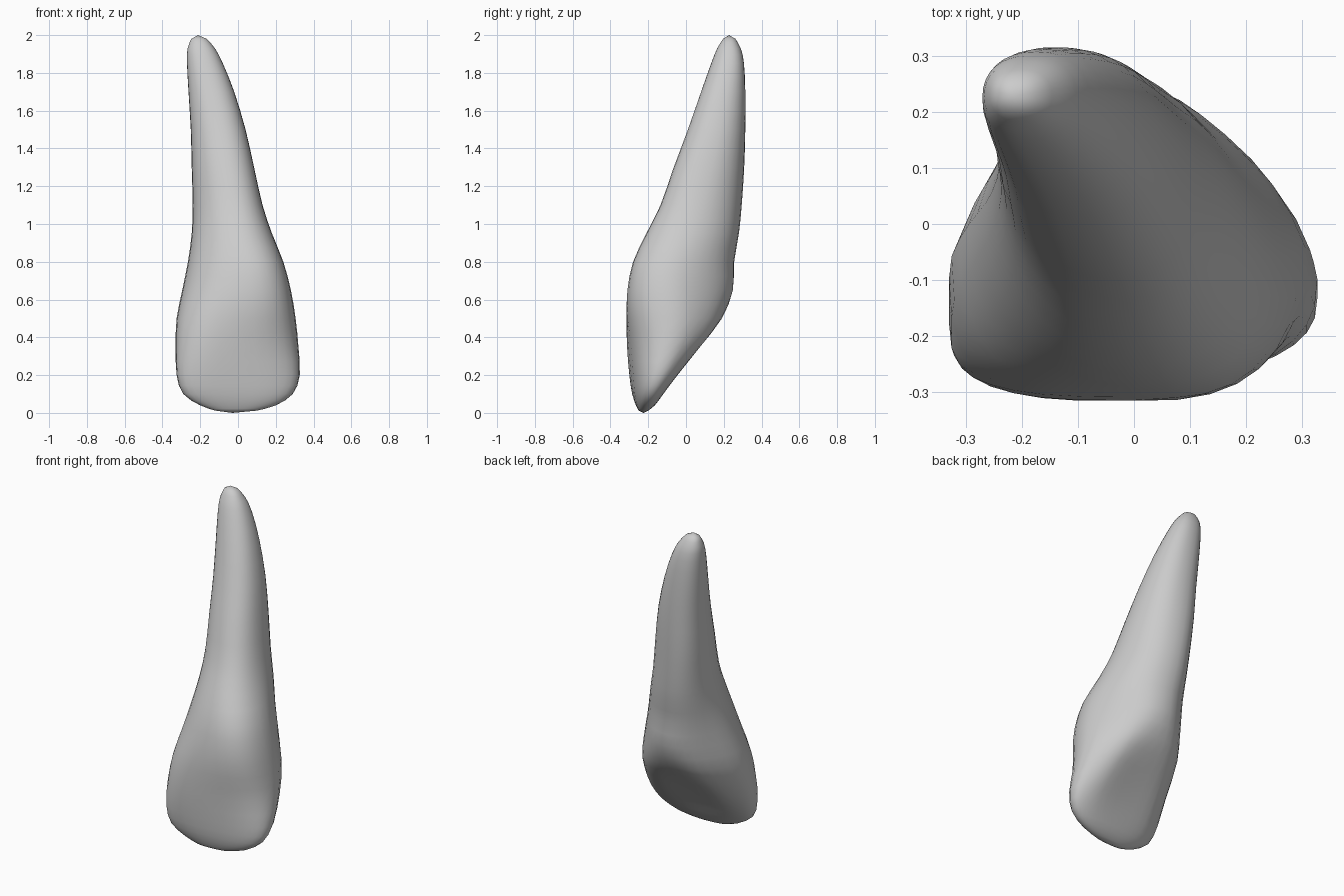
import bpy, bmesh
from math import sin, cos, tau

cube = bpy.data.objects.get("Cube")
if cube:
    bpy.data.objects.remove(cube)

SIDES = 32
STEPS = 2

# Sections: z, x min, x max, y min, y max, back narrowing, skew, back hollow, front roundness
SECTIONS = [
    (0.012, -0.12, 0.10, -0.25, -0.20, 0, 0.3, 0, 0.9),
    (0.04, -0.20, 0.20, -0.265, -0.165, 0, 0.3, 0, 0.85),
    (0.10, -0.29, 0.29, -0.285, -0.12, 0.05, 0.3, 0.1, 0.8),
    (0.20, -0.325, 0.327, -0.30, -0.045, 0.1, 0.27, 0.2, 0.75),
    (0.35, -0.33, 0.32, -0.312, 0.075, 0.2, 0.18, 0.2, 0.75),
    (0.50, -0.325, 0.305, -0.315, 0.19, 0.3, 0.03, 0.1, 0.75),
    (0.65, -0.295, 0.28, -0.31, 0.248, 0.3, -0.1, 0, 0.8),
    (0.80, -0.265, 0.24, -0.28, 0.255, 0.2, -0.18, 0, 0.85),
    (0.95, -0.245, 0.18, -0.21, 0.28, 0.1, -0.18, 0, 0.9),
    (1.10, -0.24, 0.13, -0.135, 0.295, 0.05, -0.18, 0, 0.9),
    (1.30, -0.245, 0.085, -0.065, 0.308, 0, -0.15, 0, 0.9),
    (1.50, -0.25, 0.04, 0.01, 0.314, 0, -0.1, 0, 0.9),
    (1.70, -0.262, -0.02, 0.08, 0.314, 0, -0.05, 0, 0.9),
    (1.85, -0.27, -0.08, 0.133, 0.307, 0, 0, 0, 0.9),
    (1.93, -0.267, -0.122, 0.165, 0.29, 0, 0, 0, 0.9),
    (1.98, -0.247, -0.165, 0.196, 0.262, 0, 0, 0, 0.9),
]


def power(value, exponent):
    return abs(value) ** exponent * (1 if value >= 0 else -1)


def fit(values, low, high):
    a, b = min(values), max(values)
    return [low + (v - a) / (b - a) * (high - low) for v in values]


def section(z, x0, x1, y0, y1, narrow, skew, hollow, roundness):
    """One rounded cross-section, fitted to its width and depth."""
    us, vs = [], []
    for i in range(SIDES):
        t = tau * i / SIDES
        e = roundness if sin(t) < 0 else 0.88
        u, v = power(cos(t), e), power(sin(t), e)
        if v > 0:
            v -= hollow * max(0, 1 - (u / 0.7) ** 2)
            u *= 1 - narrow * max(v, 0)
        us.append(u)
        vs.append(v + skew * u)
    return [(x, y, z) for x, y in zip(fit(us, x0, x1), fit(vs, y0, y1))]


def smooth_between(rows):
    """Insert in-between sections along a smooth curve."""
    result = []
    for k in range(len(rows) - 1):
        quad = (rows[max(k - 1, 0)], rows[k], rows[k + 1], rows[min(k + 2, len(rows) - 1)])
        for s in range(STEPS):
            t = s / STEPS
            result.append([
                b + t * (c - a) / 2 + t * t * (a - 2.5 * b + 2 * c - d / 2)
                + t ** 3 * (1.5 * (b - c) + (d - a) / 2)
                for a, b, c, d in zip(*quad)])
    return result + [rows[-1]]


# Enamel colour
mat = bpy.data.materials.new("warm_grey")
mat.use_nodes = True
colour = (0.6, 0.6, 0.6, 1)
mat.diffuse_color = colour
mat.node_tree.nodes["Principled BSDF"].inputs["Base Color"].default_value = colour

# Tooth: crown and root lofted in one skin
bm = bmesh.new()
rings = [[bm.verts.new(p) for p in section(*s)] for s in smooth_between(SECTIONS)]
for low, high in zip(rings, rings[1:]):
    for i in range(SIDES):
        j = (i + 1) % SIDES
        bm.faces.new((low[i], low[j], high[j], high[i]))

# Biting edge and root tip close to a point
for ring, point in ((rings[0], (-0.03, -0.225, 0)), (rings[-1], (-0.212, 0.228, 2))):
    tip = bm.verts.new(point)
    for i in range(SIDES):
        bm.faces.new((ring[i], ring[(i + 1) % SIDES], tip))
bmesh.ops.recalc_face_normals(bm, faces=bm.faces)

mesh = bpy.data.meshes.new("tooth")
bm.to_mesh(mesh)
bm.free()
mesh.materials.append(mat)
tooth = bpy.data.objects.new("tooth", mesh)
bpy.context.collection.objects.link(tooth)
for poly in mesh.polygons:
    poly.use_smooth = True
